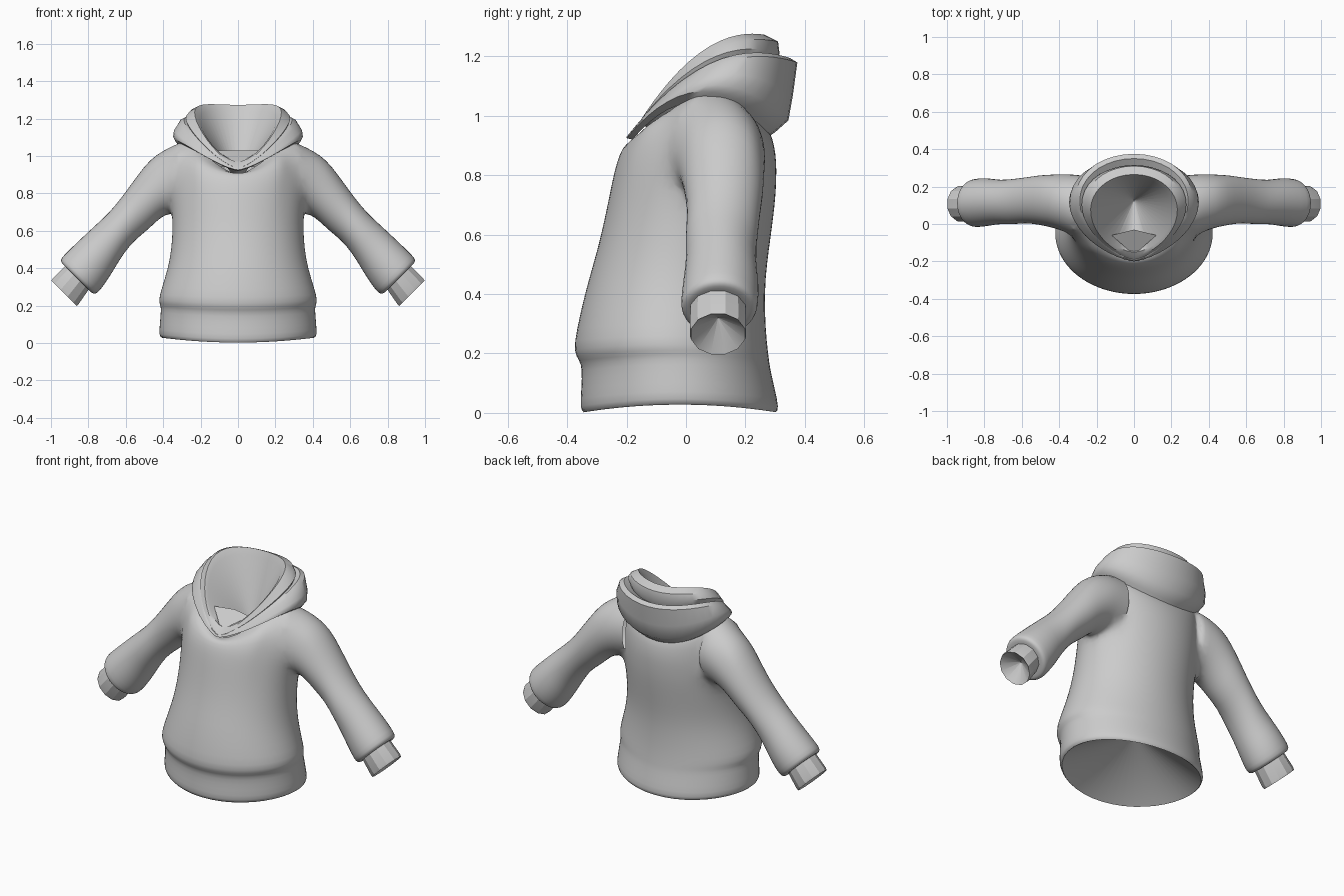
import bpy
import bmesh
from math import cos, sin, pi, radians
from mathutils import Vector

default_cube = bpy.data.objects.get("Cube")
if default_cube:
    bpy.data.objects.remove(default_cube, do_unlink=True)

fabric = bpy.data.materials.new("grey fabric")
fabric.use_nodes = True
GREY = (0.6, 0.6, 0.6, 1)
fabric.diffuse_color = GREY
fabric.node_tree.nodes["Principled BSDF"].inputs["Base Color"].default_value = GREY


def loft(name, rings, cap_start=False, cap_end=False):
    """Skin a list of closed rings that share one vertex count."""
    bm = bmesh.new()
    rows = [[bm.verts.new(point) for point in ring] for ring in rings]
    count = len(rows[0])
    for low, high in zip(rows, rows[1:]):
        for i in range(count):
            j = (i + 1) % count
            bm.faces.new((low[i], low[j], high[j], high[i]))
    if cap_start:
        bm.faces.new(rows[0])
    if cap_end:
        bm.faces.new(rows[-1])
    bmesh.ops.recalc_face_normals(bm, faces=bm.faces)
    mesh = bpy.data.meshes.new(name)
    bm.to_mesh(mesh)
    bm.free()
    mesh.materials.append(fabric)
    part = bpy.data.objects.new(name, mesh)
    bpy.context.collection.objects.link(part)
    return part


def activate(part):
    bpy.ops.object.select_all(action='DESELECT')
    part.select_set(True)
    bpy.context.view_layer.objects.active = part


def smooth(part, angle):
    activate(part)
    bpy.ops.object.shade_smooth_by_angle(angle=radians(angle))


def body_ring(front, back, z_front, z_back, hump, width, taper=0.5, count=40):
    """Level loop: taper 0.5 is an ellipse, more gives a pointed front."""
    peak = taper / (taper + 0.5)
    norm = peak ** taper * (1 - peak) ** 0.5
    ring = []
    for i in range(count):
        t = 2 * pi * i / count
        u = min(max((1 - cos(t)) / 2, 0), 1)
        x = width * u ** taper * (1 - u) ** 0.5 / norm
        x = x if i <= count // 2 else -x
        z = z_front + (z_back - z_front) * u + 4 * hump * u * (1 - u)
        ring.append((x, front + (back - front) * u, z))
    return ring


def arm_ring(upper, lower, y_min, y_max, side, count):
    """Loop across the sleeve between an upper and a lower x-z point."""
    top = Vector((upper[0], y_max, upper[1]))
    bottom = Vector((lower[0], y_min, lower[1]))
    middle, half = (top + bottom) / 2, (top - bottom) / 2
    ring = []
    for i in range(count):
        t = 2 * pi * (i + 0.5) / count
        ring.append((side * (middle.x + half.x * cos(t)),
                     middle.y + half.y * sin(t),
                     middle.z + half.z * cos(t)))
    return ring


# Torso from hem to shoulders: height, hump, half width, front, back
torso_rows = [
    (.002, .026, .408, -.345, .304),
    (.014, .024, .425, -.359, .315),
    (.08, .022, .419, -.353, .30),
    (.15, .02, .414, -.351, .284),
    (.175, .02, .413, -.359, .281),
    (.205, .02, .428, -.381, .277),
    (.28, .01, .41, -.369, .269),
    (.40, 0, .375, -.342, .265),
    (.50, 0, .357, -.313, .273),
    (.60, 0, .353, -.286, .287),
    (.70, 0, .355, -.265, .30),
    (.76, 0, .358, -.253, .304),
    (.82, .02, .36, -.24, .306),
    (.87, .05, .36, -.225, .303),
]
torso_rings = [body_ring(f, b, z, z, h, w) for z, h, w, f, b in torso_rows]
# Neckline, tucked up inside the hood
torso_rings += [
    body_ring(-.203, .292, .91, .93, .115, .345, .55),
    body_ring(-.175, .27, .905, .965, .14, .315, .65),
    body_ring(-.14, .24, .90, 1.0, .13, .265, .7),
]
torso = loft("sweater_body", torso_rings, True, True)

# Sleeves: upper point, lower point, front and back
sleeve_rows = [
    ((.25, 1.06), (.25, .72), -.04, .26),
    ((.33, 1.09), (.33, .71), -.06, .285),
    ((.40, 1.055), (.38, .69), -.045, .285),
    ((.47, .985), (.43, .645), -.025, .275),
    ((.54, .895), (.485, .60), -.005, .262),
    ((.61, .795), (.55, .55), .005, .25),
    ((.69, .695), (.61, .48), -.005, .242),
    ((.77, .625), (.66, .395), 0, .235),
    ((.86, .54), (.70, .33), -.012, .248),
    ((.937, .467), (.745, .268), -.02, .245),
    ((.95, .445), (.765, .26), -.015, .238),
    ((.945, .428), (.78, .265), 0, .225),
    ((.925, .41), (.80, .285), .015, .2),
]
# Cuffs: outside, rim and a shallow sunken end
cuff_rows = [
    ((.925, .415), (.795, .285), .012, .203),
    ((.992, .348), (.85, .205), .01, .206),
    ((1.0, .335), (.86, .195), .014, .202),
    ((.992, .335), (.862, .203), .018, .197),
    ((.886, .321), (.884, .319), .107, .109),
]
for side, label in ((1, "left"), (-1, "right")):
    sleeve = loft(label + "_sleeve",
                  [arm_ring(*row, side, 20) for row in sleeve_rows], True, True)
    cuff = loft(label + "_cuff",
                [arm_ring(*row, side, 12) for row in cuff_rows], False, True)
    smooth(cuff, 25)
    # Weld each sleeve into the body
    activate(torso)
    weld = torso.modifiers.new("weld", 'BOOLEAN')
    weld.operation = 'UNION'
    weld.solver = 'EXACT'
    weld.object = sleeve
    bpy.ops.object.modifier_apply(modifier=weld.name)
    bpy.data.objects.remove(sleeve, do_unlink=True)

# Open the hem, neck and wrists, then soften the shoulder seams
bm = bmesh.new()
bm.from_mesh(torso.data)
caps = [face for face in bm.faces if len(face.verts) >= 14]
bmesh.ops.delete(bm, geom=caps, context='FACES')
bmesh.ops.remove_doubles(bm, verts=bm.verts, dist=0.01)
seam = [v for v in bm.verts
        if .25 < abs(v.co.x) < .46 and v.co.z > .6 and not v.is_boundary]
for _ in range(5):
    bmesh.ops.smooth_vert(bm, verts=seam, factor=0.5,
                          use_axis_x=True, use_axis_y=True, use_axis_z=True)
bm.to_mesh(torso.data)
bm.free()
soften = torso.modifiers.new("soften", 'SUBSURF')
soften.levels = soften.render_levels = 1
activate(torso)
bpy.ops.object.modifier_apply(modifier=soften.name)
smooth(torso, 60)

# Sunken lining that closes the hem from inside
lining = loft("hem_lining", [
    body_ring(-.345, .304, .002, .002, .026, .408),
    body_ring(-.004, .004, .25, .25, 0, .004),
], False, True)
smooth(lining, 40)

# Lowered hood: outer fold, crease, inner fold, then the deep lining
hood_rows = [
    (-.18, .25, .92, .91, .13, .28, .7),
    (-.20, .30, .925, .945, .147, .335, .7),
    (-.20, .345, .93, .985, .145, .347, .7),
    (-.20, .36, .93, 1.07, .13, .342, .7),
    (-.20, .375, .93, 1.18, .11, .312, .7),
    (-.195, .35, .935, 1.195, .11, .29, .7),
    (-.19, .30, .935, 1.165, .11, .27, .7),
    (-.19, .315, .935, 1.21, .11, .28, .7),
    (-.185, .31, .94, 1.25, .105, .262, .68),
    (-.175, .265, .95, 1.273, .10, .232, .65),
    (-.15, .25, .97, 1.235, .085, .205, .58),
    (.12, .13, .86, .86, 0, .004, .5),
]
hood = loft("hood", [body_ring(*row) for row in hood_rows], False, True)
smooth(hood, 40)

# Small panel closing the front of the neck
bm = bmesh.new()
corners = ((-.12, -.06, 1.03), (0, -.165, .955), (.12, -.06, 1.03), (0, -.03, 1.03))
bm.faces.new([bm.verts.new(c) for c in corners])
mesh = bpy.data.meshes.new("neck_panel")
bm.to_mesh(mesh)
bm.free()
mesh.materials.append(fabric)
bpy.context.collection.objects.link(bpy.data.objects.new("neck_panel", mesh))
